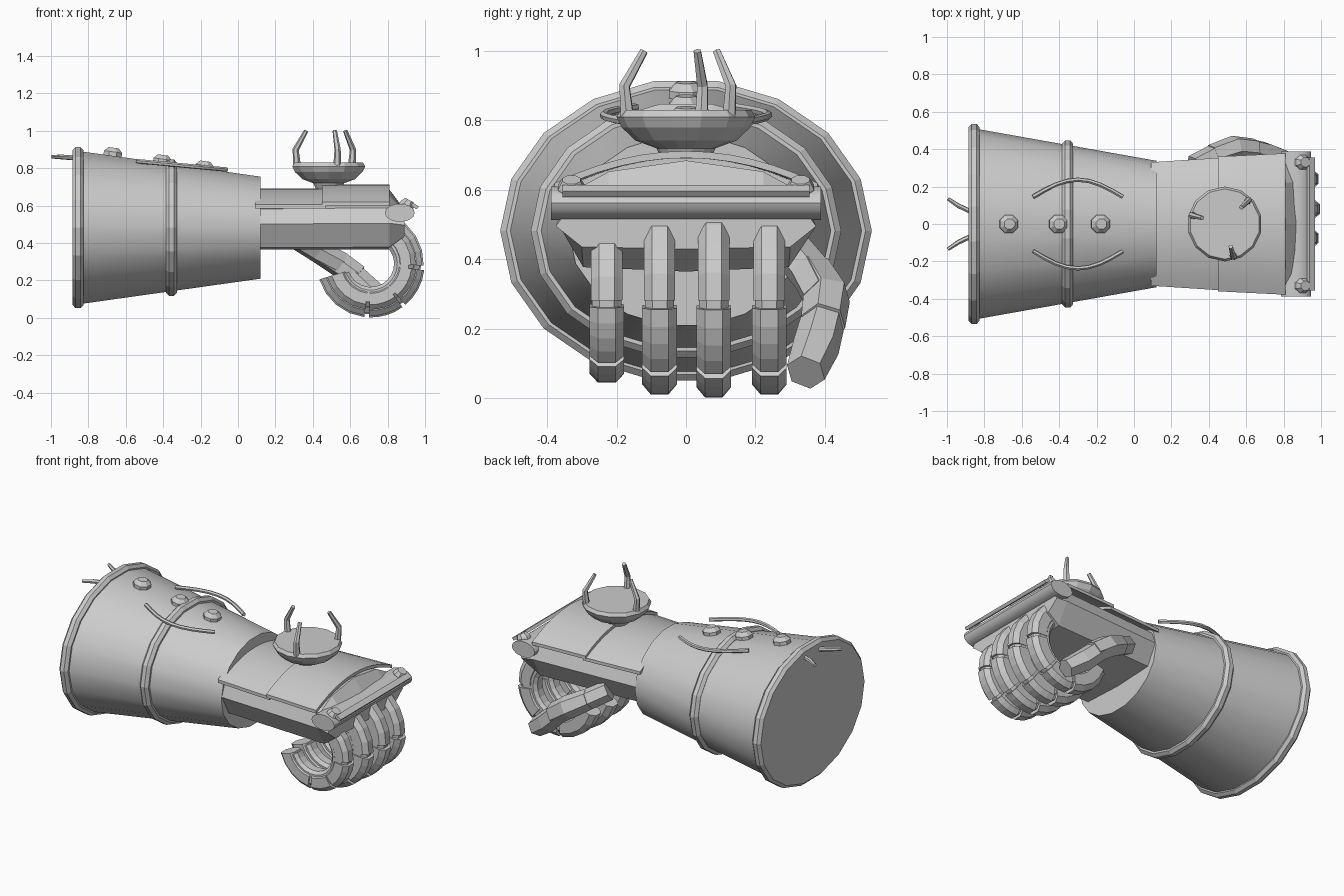
import bpy, bmesh, math
from mathutils import Vector

if "Cube" in bpy.data.objects:
    bpy.data.objects.remove(bpy.data.objects["Cube"])

mat = bpy.data.materials.new("light_grey_metal")
mat.diffuse_color = (0.6, 0.6, 0.6, 1)
mat.use_nodes = True
mat.node_tree.nodes["Principled BSDF"].inputs["Base Color"].default_value = mat.diffuse_color


def loft(name, rings, smooth=0):
    """Closed solid skinned through rings of equal point count."""
    bm = bmesh.new()
    vs = [[bm.verts.new(p) for p in r] for r in rings]
    n = len(rings[0])
    for a, b in zip(vs, vs[1:]):
        for i in range(n):
            j = (i + 1) % n
            bm.faces.new((a[i], a[j], b[j], b[i]))
    bm.faces.new(vs[0])
    bm.faces.new(vs[-1])
    bmesh.ops.recalc_face_normals(bm, faces=bm.faces)
    me = bpy.data.meshes.new(name)
    bm.to_mesh(me)
    bm.free()
    me.materials.append(mat)
    ob = bpy.data.objects.new(name, me)
    bpy.context.collection.objects.link(ob)
    if smooth:
        bpy.ops.object.select_all(action='DESELECT')
        ob.select_set(True)
        bpy.context.view_layer.objects.active = ob
        bpy.ops.object.shade_smooth_by_angle(angle=math.radians(smooth))
    return ob


def x_ring(x, ry, rz, cz, n=18):
    return [(x, ry * math.cos(2 * math.pi * i / n), cz + rz * math.sin(2 * math.pi * i / n)) for i in range(n)]


def lathe(name, centre, profile, n, tilt=0, smooth=0):
    """Turned solid about a local axis leaning by tilt in the xz plane."""
    ax = Vector((math.sin(tilt), 0, math.cos(tilt)))
    u, v = Vector((math.cos(tilt), 0, -math.sin(tilt))), Vector((0, 1, 0))
    rings = [[Vector(centre) + ax * h + r * (u * math.cos(2 * math.pi * (i + .5) / n) + v * math.sin(2 * math.pi * (i + .5) / n))
              for i in range(n)] for r, h in profile]
    return loft(name, rings, smooth)


def tube(name, pts, radii, n=6, smooth=0):
    pts = [Vector(p) for p in pts]
    rings = []
    for i, p in enumerate(pts):
        t = (pts[min(i + 1, len(pts) - 1)] - pts[max(i - 1, 0)]).normalized()
        u = t.cross(Vector((0.1, 0.95, 0.2))).normalized()
        v = t.cross(u)
        rings.append([p + radii[i] * (u * math.cos(2 * math.pi * k / n) + v * math.sin(2 * math.pi * k / n)) for k in range(n)])
    return loft(name, rings, smooth)


# Flared cuff and its two bands
CZ = 0.4825
loft("cuff", [x_ring(-.86, .512, .417, CZ), x_ring(.12, .338, .277, CZ)], 35)
for name, x, ry, rz in (("rear_rim", -.855, .535, .4375), ("middle_band", -.355, .447, .37)):
    loft(name, [x_ring(x + dx, ry - d, rz - d, CZ) for dx, d in ((-.03, .018), (-.013, 0), (.013, 0), (.03, .018))])

# Cuff studs along the top
for x in (-.67, -.405, -.18):
    z = .873 - .147 * (x + .67)
    lathe("cuff_stud", (x, 0, z), [(.053, -.02), (.053, .015), (.03, .037)], 8, .145)

# Curved trims and rear prongs, mirrored
for s in (1, -1):
    arc = []
    for i in range(9):
        t = i / 8
        arc.append((-.54 + .48 * t, s * (.145 + .092 * math.sin(math.pi * t)), .838 - .045 * t))
    tube("cuff_trim", arc, [.012] * 9, 6, 40)
    tube("rear_prong", [(-.995, s * .135, .862), (-.94, s * .098, .86), (-.86, s * .06, .855)], [.01, .013, .014])


# Hand body
def palm_ring(x, w, lo, hi):
    z = lambda f: lo + (hi - lo) * f
    half = [(.0, 0), (w * .6, .03), (w * .8, .04), (w, .44), (w - .03, .7), (w * .6, .9), (0, 1)]
    pts = half + [(-y, f) for y, f in half[-2:0:-1]]
    return [(x, y, z(f)) for y, f in pts]


loft("palm", [palm_ring(.08, .33, .365, .675), palm_ring(.81, .37, .365, .685), palm_ring(.89, .375, .43, .58)])


# Arched back plates
def plate_ring(x, w, edge, peak, th=.02, n=12):
    out = [(-1 + 2 * i / n) for i in range(n + 1)]
    top = [(x, w * t, edge + (peak - edge) * (1 - t * t)) for t in out]
    return top + [(a, y, z - th) for a, y, z in reversed(top)]


loft("rear_hand_plate", [plate_ring(.09, .33, .605, .692), plate_ring(.47, .355, .605, .692)], 30)
loft("front_hand_plate", [plate_ring(.45, .36, .62, .712), plate_ring(.81, .378, .62, .712)], 30)

# Knuckle roller, its bar and end studs
loft("knuckle_roller", [[(.865 + .08 * math.cos(math.tau * i / 14), y, .562 + .049 * math.sin(math.tau * i / 14)) for i in range(14)]
                        for y in (-.388, .388)], 35)
loft("knuckle_bar", [[(.925, y, .60), (.955, y, .58), (.967, y, .595), (.937, y, .615)] for y in (-.355, .355)])
for y in (.33, -.33):
    lathe("roller_stud", (.895, y, .59), [(.042, -.01), (.042, .02), (.028, .045)], 8, .5)

# Disc on the back of the hand with three claws
lathe("hand_disc", (.485, 0, 0), [(.07, .69), (.085, .72), (.145, .742), (.185, .78), (.2, .81), (.188, .83)], 14)
for k in range(3):
    a = math.radians(45 + 120 * k)
    tube("disc_claw", [(.485 + r * math.cos(a), r * math.sin(a), z) for r, z in ((.175, .81), (.183, .9), (.125, 1.0))],
         [.021, .017, .012])


# Curled fingers with overlapping armour segments
def finger_part(name, y, s, a0, a1, ro, ri, hw, steps):
    sec = [(ro - .03, -hw), (ro, -hw * .5), (ro, hw * .5), (ro - .03, hw),
           (ri + .02, hw), (ri, hw * .6), (ri, -hw * .6), (ri + .02, -hw)]
    rings = []
    for i in range(steps + 1):
        a = math.radians(a0 + (a1 - a0) * i / steps)
        rings.append([(.71 + s * r * math.cos(a), y + dy, .29 + s * r * math.sin(a)) for r, dy in sec])
    loft(name, rings)


for y, s in ((-.228, .86), (-.076, .98), (.08, 1.01), (.24, .98)):
    finger_part("finger_core", y, s, 68, -160, .268, .145, .042, 14)
    for a0, a1, ro, hw in ((65, -2, .28, .045), (-7, -50, .285, .05), (-54, -92, .285, .05), (-97, -163, .285, .05)):
        finger_part("finger_armour", y, s, a0, a1, ro, .165, hw, 4)

# Thumb: root, then two jointed segments
tube("thumb_root", [(.32, .31, .42), (.42, .36, .36), (.55, .395, .29)], [.06, .062, .06])
tube("thumb_middle", [(.42, .365, .36), (.54, .405, .29), (.64, .395, .22)], [.062, .07, .066])
tube("thumb_tip", [(.60, .40, .245), (.70, .375, .15), (.80, .345, .075)], [.064, .068, .058])
